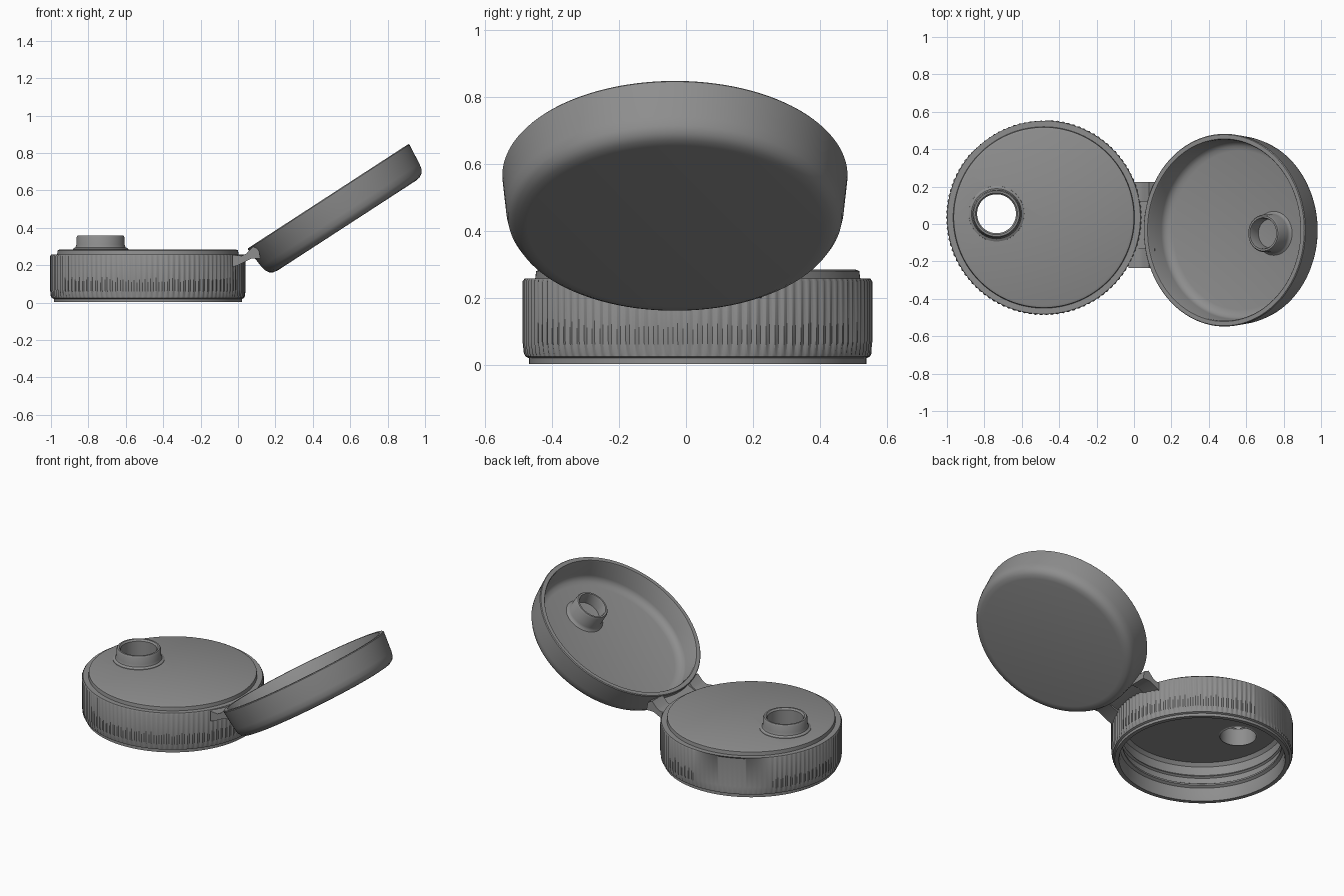
import bpy, bmesh, math
from mathutils import Matrix, Vector

if "Cube" in bpy.data.objects:
    bpy.data.objects.remove(bpy.data.objects["Cube"])

# Single plastic colour
grey = bpy.data.materials.new("grey plastic")
grey.use_nodes = True
colour = (0.27, 0.27, 0.27, 1)
grey.diffuse_color = colour
grey.node_tree.nodes["Principled BSDF"].inputs["Base Color"].default_value = colour


def finish(name, bm):
    bmesh.ops.remove_doubles(bm, verts=bm.verts, dist=1e-5)
    bmesh.ops.recalc_face_normals(bm, faces=bm.faces)
    mesh = bpy.data.meshes.new(name)
    bm.to_mesh(mesh)
    bm.free()
    mesh.materials.append(grey)
    obj = bpy.data.objects.new(name, mesh)
    bpy.context.collection.objects.link(obj)
    return obj


def lathe(name, profile, matrix, segments=128, closed=False, shape=None):
    """Revolve (radius, height) points; shape(angle, height) adds to the radius."""
    bm = bmesh.new()
    rings = []
    for i in range(segments):
        a = math.tau * i / segments
        ring = []
        for r, z in profile:
            if shape and r > 0.5:
                r += shape(a, z)
            ring.append(bm.verts.new(matrix @ Vector((r * math.cos(a), r * math.sin(a), z))))
        rings.append(ring)
    n = len(profile)
    for i in range(segments):
        p, q = rings[i], rings[(i + 1) % segments]
        for j in range(n if closed else n - 1):
            k = (j + 1) % n
            if profile[j][0] == 0:
                bm.faces.new((p[j], q[k], p[k]))
            elif profile[k][0] == 0:
                bm.faces.new((p[j], q[j], p[k]))
            else:
                bm.faces.new((p[j], q[j], q[k], p[k]))
    return finish(name, bm)


def extrude_y(name, outline, y0, y1):
    bm = bmesh.new()
    face = bm.faces.new([bm.verts.new((x, y0, z)) for x, z in outline])
    new = bmesh.ops.extrude_face_region(bm, geom=[face])["geom"]
    bmesh.ops.translate(bm, vec=(0, y1 - y0, 0),
                        verts=[v for v in new if isinstance(v, bmesh.types.BMVert)])
    return finish(name, bm)


def smooth(obj):
    bpy.ops.object.select_all(action="DESELECT")
    obj.select_set(True)
    bpy.context.view_layer.objects.active = obj
    bpy.ops.object.shade_smooth_by_angle(angle=math.radians(35))


# Ribbed grip with a smooth shallow thumb patch
def grip(a, z):
    if not 0.03 < z < 0.25:
        return 0
    d = abs(math.degrees(a) - 112) / 26
    if d < 1 and z > 0.06:
        return -0.012 * (1 - d * d)
    return 0.003 * math.cos(110 * a)


# Hollow base cap with stepped top and inner thread beads
base_profile = [
    (0, 0.285), (0.47, 0.285), (0.482, 0.28), (0.485, 0.258), (0.516, 0.258),
    (0.52, 0.249), (0.52, 0.07), (0.516, 0.035), (0.514, 0.025), (0.503, 0.02),
    (0.503, 0.003), (0.478, 0.003), (0.472, 0.03), (0.472, 0.085), (0.456, 0.095),
    (0.456, 0.105), (0.472, 0.115), (0.472, 0.15), (0.46, 0.158), (0.472, 0.17),
    (0.472, 0.225), (0.455, 0.245), (0, 0.245)]
base = lathe("base_cap", base_profile, Matrix.Translation((-0.482, 0.035, 0)), 440, shape=grip)

# Pouring hole cut through the base top
spout_at = Matrix.Translation((-0.735, 0.055, 0))
cutter = lathe("hole_cutter", [(0, 0.2), (0.108, 0.2), (0.108, 0.4), (0, 0.4)], spout_at, 64)
cutter.hide_render = True
cut = base.modifiers.new("hole", "BOOLEAN")
cut.object = cutter
cut.operation = "DIFFERENCE"
cut.solver = "EXACT"
bpy.context.view_layer.objects.active = base
bpy.ops.object.modifier_apply(modifier="hole")
bpy.data.objects.remove(cutter)

# Spout collar
spout = lathe("spout", [
    (0.104, 0.24), (0.15, 0.27), (0.148, 0.288), (0.134, 0.296), (0.129, 0.31),
    (0.128, 0.35), (0.122, 0.36), (0.112, 0.36), (0.104, 0.35)], spout_at, 64, closed=True)

# Open lid, tilted up from the hinge
lid_at = Matrix.Translation((0.583, -0.033, 0.413)) @ Matrix.Rotation(math.radians(-33), 4, "Y")
lid = lathe("lid", [
    (0, 0), (0.44, 0), (0.466, 0.004), (0.486, 0.016), (0.498, 0.036), (0.504, 0.065),
    (0.515, 0.181), (0.511, 0.186), (0.488, 0.186), (0.484, 0.18), (0.476, 0.07),
    (0.468, 0.05), (0.45, 0.036), (0.425, 0.03), (0, 0.03)], lid_at, 160)

# Hollow sealing plug inside the lid
plug = lathe("lid_plug", [
    (0.125, 0.025), (0.108, 0.036), (0.102, 0.05), (0.1, 0.125), (0.094, 0.134),
    (0.084, 0.134), (0.08, 0.125), (0.078, 0.06), (0, 0.055)],
    lid_at @ Matrix.Translation((0.215, -0.017, 0)), 64)

# Hinge: two outer straps and a thin web between them
strap = [(-0.03, 0.19), (0.0, 0.2), (0.07, 0.235), (0.12, 0.235), (0.11, 0.285),
         (0.08, 0.3), (0.045, 0.262), (0.02, 0.25), (-0.03, 0.255)]
web = [(-0.02, 0.215), (0.03, 0.226), (0.1, 0.25), (0.09, 0.275), (0.03, 0.245), (-0.02, 0.24)]
hinge = [extrude_y("hinge_strap_back", strap, 0.12, 0.225),
         extrude_y("hinge_strap_front", strap, -0.235, -0.13),
         extrude_y("hinge_web", web, -0.13, 0.12)]

for part in [base, spout, lid, plug] + hinge:
    smooth(part)
